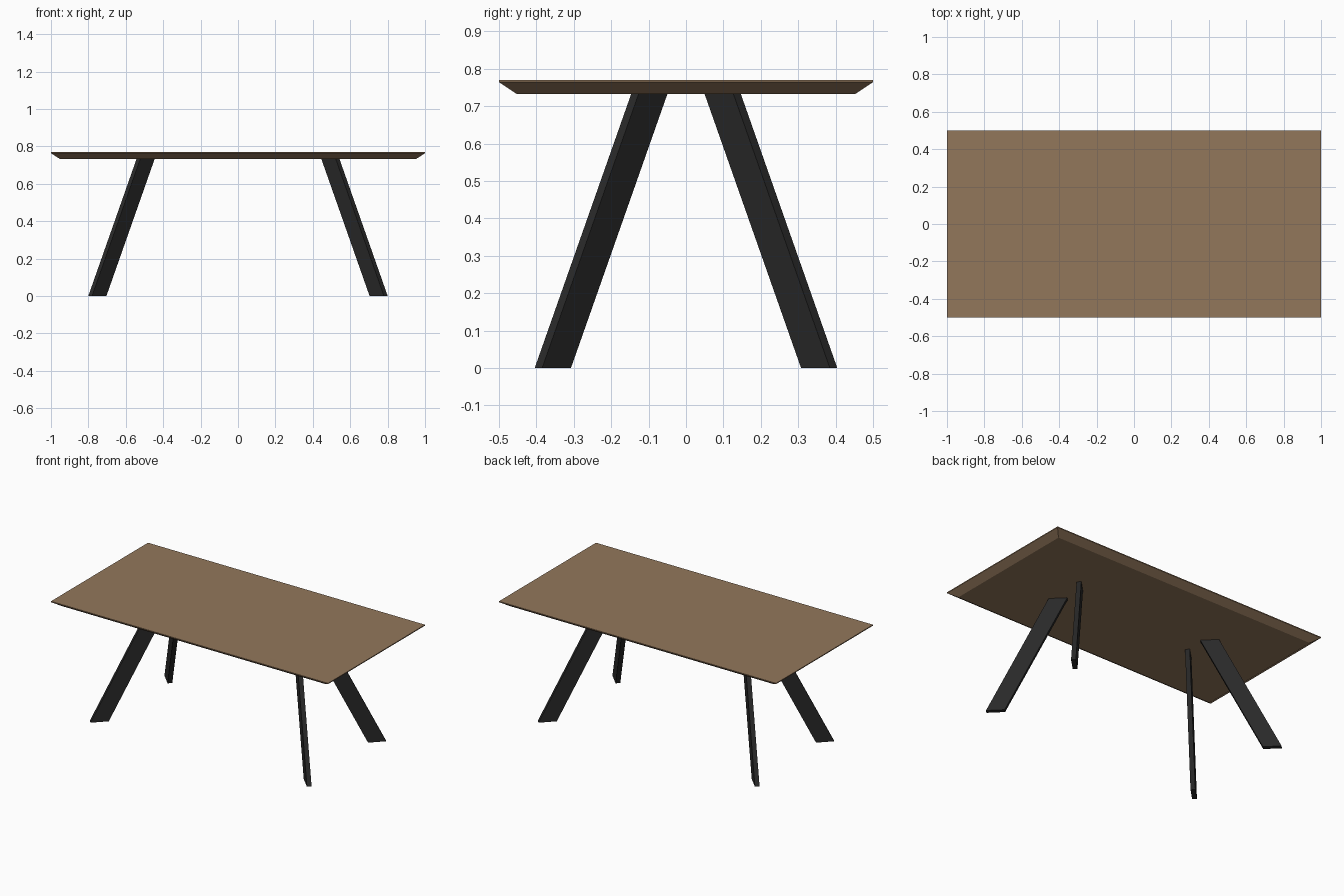
import bpy
import bmesh
from mathutils import Vector

cube = bpy.data.objects.get("Cube")
if cube:
    bpy.data.objects.remove(cube, do_unlink=True)

TOP, UNDER = 0.77, 0.733


def make_material(name, rgb, roughness):
    mat = bpy.data.materials.new(name)
    mat.use_nodes = True
    color = (*rgb, 1.0)
    mat.diffuse_color = color
    bsdf = mat.node_tree.nodes["Principled BSDF"]
    bsdf.inputs["Base Color"].default_value = color
    bsdf.inputs["Roughness"].default_value = roughness
    return mat


def loft(name, rings, mat):
    """Solid through a stack of horizontal rings, capped at both ends."""
    bm = bmesh.new()
    loops = [[bm.verts.new(p) for p in ring] for ring in rings]
    for low, high in zip(loops, loops[1:]):
        n = len(low)
        for i in range(n):
            j = (i + 1) % n
            bm.faces.new((low[i], low[j], high[j], high[i]))
    bm.faces.new(loops[0])
    bm.faces.new(loops[-1])
    bmesh.ops.recalc_face_normals(bm, faces=bm.faces)
    mesh = bpy.data.meshes.new(name)
    bm.to_mesh(mesh)
    bm.free()
    mesh.materials.append(mat)
    obj = bpy.data.objects.new(name, mesh)
    bpy.context.collection.objects.link(obj)
    return obj


def rectangle(center, u, v):
    return [center + a * u + b * v for a, b in ((-1, -1), (1, -1), (1, 1), (-1, 1))]


wood = make_material("brown wood", (0.29, 0.185, 0.105), 0.6)
metal = make_material("black metal", (0.022, 0.022, 0.022), 0.6)

# Tabletop: thin upright rim above a wide bevel on the underside
profile = [(0.047, UNDER), (0.0, TOP - 0.006), (0.0, TOP)]
loft("tabletop",
     [rectangle(Vector((0, 0, z)), Vector((1 - inset, 0, 0)), Vector((0, 0.5 - inset, 0)))
      for inset, z in profile], wood)

# Legs: flat boards on the diagonals, splayed outward and cut level at both ends
WIDTH, THICKNESS = 0.109, 0.028
for y_name, sy in (("front", -1), ("back", 1)):
    for x_name, sx in (("left", 1), ("right", -1)):
        along = Vector((sx, sy, 0)).normalized() * WIDTH / 2
        across = Vector((-sy, sx, 0)).normalized() * THICKNESS / 2
        foot = Vector((sx * 0.752, sy * 0.356, 0))
        head = Vector((sx * 0.494, sy * 0.098, UNDER))
        loft(f"{y_name}_{x_name}_leg",
             [rectangle(foot, along, across), rectangle(head, along, across)], metal)
